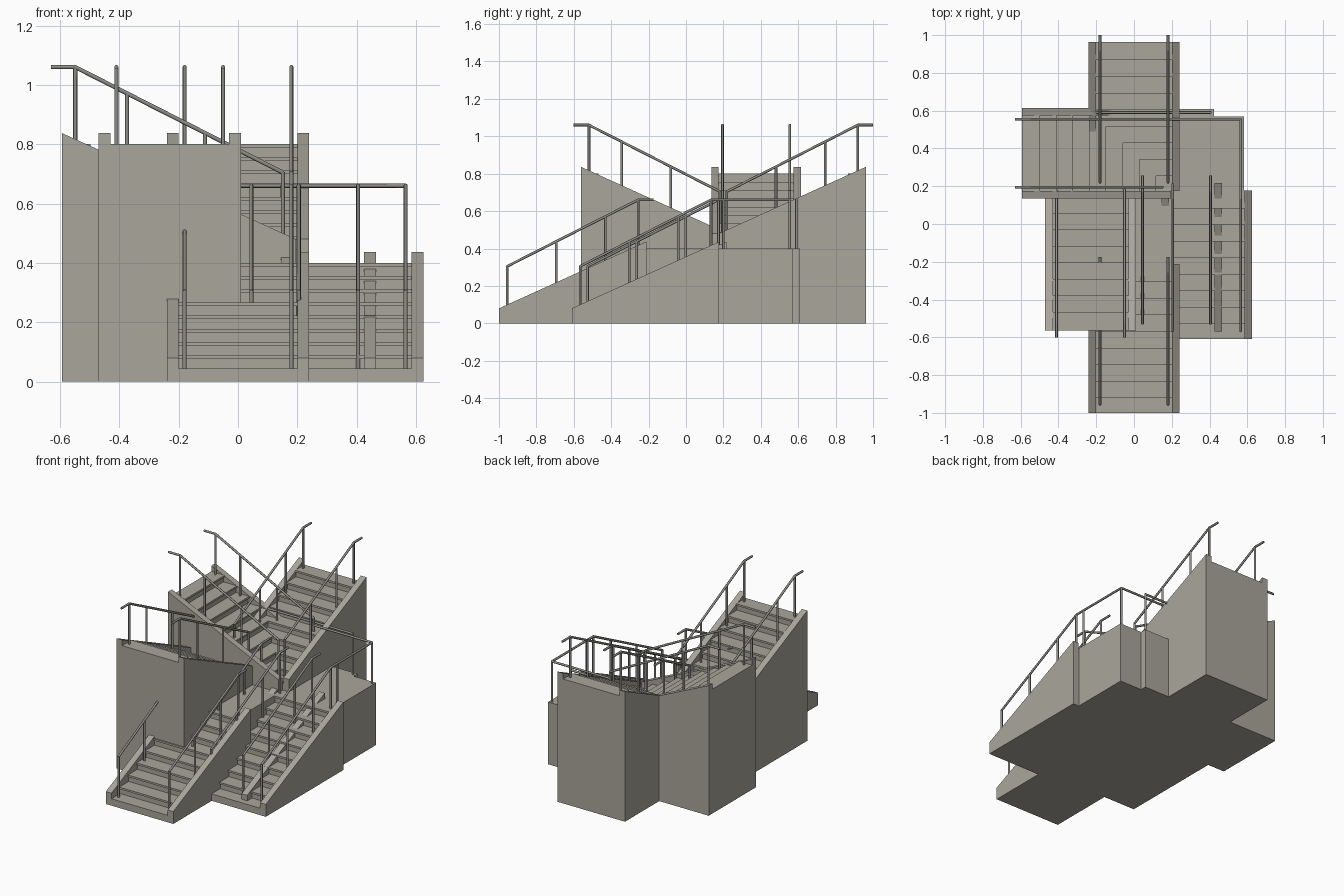
import bpy, bmesh, math
from mathutils import Vector, Matrix

if "Cube" in bpy.data.objects:
    bpy.data.objects.remove(bpy.data.objects["Cube"])

STEPS, RUN, RISE = 9, 0.0875, 0.4 / 9
LENGTH = STEPS * RUN
HALF, WALL = 0.2, 0.04          # half tread width, side wall thickness
RAIL_H, RAIL_R = 0.26, 0.007


def material(name, rgb):
    m = bpy.data.materials.new(name)
    m.diffuse_color = (*rgb, 1)
    m.use_nodes = True
    m.node_tree.nodes["Principled BSDF"].inputs["Base Color"].default_value = m.diffuse_color
    return m


concrete = material("warm grey concrete", (0.40, 0.38, 0.33))
metal = material("grey rail metal", (0.27, 0.265, 0.24))


def finish(name, bm, mat, matrix=Matrix(), smooth=False):
    bmesh.ops.recalc_face_normals(bm, faces=bm.faces)
    for f in bm.faces:
        f.smooth = smooth and len(f.verts) == 4
    me = bpy.data.meshes.new(name)
    bm.to_mesh(me)
    bm.free()
    me.materials.append(mat)
    ob = bpy.data.objects.new(name, me)
    ob.matrix_world = matrix
    bpy.context.collection.objects.link(ob)
    return ob


def extrude_profile(bm, pts, t0, t1):
    """Side profile (along, height) extruded across from t0 to t1."""
    face = bm.faces.new([bm.verts.new((t0, s, z)) for s, z in pts])
    out = bmesh.ops.extrude_face_region(bm, geom=[face])
    verts = [v for v in out["geom"] if isinstance(v, bmesh.types.BMVert)]
    bmesh.ops.translate(bm, verts=verts, vec=(t1 - t0, 0, 0))


def box(bm, x0, x1, y0, y1, z0, z1):
    extrude_profile(bm, [(y0, z0), (y1, z0), (y1, z1), (y0, z1)], x0, x1)


def tube(bm, pts):
    for a, b in zip(pts, pts[1:]):
        a, b = Vector(a), Vector(b)
        d = b - a
        m = Matrix.Translation((a + b) / 2) @ d.to_track_quat('Z', 'Y').to_matrix().to_4x4()
        bmesh.ops.create_cone(bm, cap_ends=True, segments=8, radius1=RAIL_R,
                              radius2=RAIL_R, depth=d.length + RAIL_R * 0.5, matrix=m)


def flight(name, x, y, angle, base):
    """Flight starting at (x, y), climbing from height base along local +y."""
    mat = Matrix.Translation((x, y, 0)) @ Matrix.Rotation(math.radians(angle), 4, 'Z')
    # solid stepped body
    pts = [(0, 0)]
    for k in range(STEPS):
        z = base + RISE * (k + 1)
        pts += [(k * RUN, z - 0.005), ((k + 1) * RUN, z - 0.005)]
    pts.append((LENGTH, 0))
    bm = bmesh.new()
    extrude_profile(bm, pts, -HALF, HALF)
    finish(name + "_steps", bm, concrete, mat)
    # tread slabs with a slight nosing
    bm = bmesh.new()
    for k in range(STEPS):
        z = base + RISE * (k + 1)
        box(bm, -HALF, HALF, k * RUN - (0.008 if k else 0), (k + 1) * RUN, z - 0.012, z)
    finish(name + "_treads", bm, concrete, mat)
    # sloping side walls
    bm = bmesh.new()
    side = [(0, 0), (0, base + 0.08), (LENGTH, base + 0.437), (LENGTH, 0)]
    for sgn in (-1, 1):
        extrude_profile(bm, side, sgn * HALF, sgn * (HALF + WALL))
    finish(name + "_side_walls", bm, concrete, mat)
    # handrails with posts
    bm = bmesh.new()
    for t in (-0.18, 0.18):
        s0, s1 = RUN / 2, LENGTH - RUN / 2
        z0, z1 = base + RISE + RAIL_H, base + 0.4 + RAIL_H
        tube(bm, [(t, s0, z0), (t, s1, z1), (t, s1 + 0.08, z1)])
        for k in (0, 3, 6, 8):
            s, z = (k + 0.5) * RUN, base + RISE * (k + 1)
            tube(bm, [(t, s, z), (t, s, z + RAIL_H)])
    finish(name + "_handrails", bm, metal, mat, True)


# six flights: three lower ones, three upper ones
for args in (("front_lower_flight", 0, -1, 0, 0),
             ("right_lower_flight", 0.385, -0.61, 0, 0),
             ("inner_lower_flight", 0.225, -0.57, 0, 0),
             ("back_upper_flight", 0, 0.175, 0, 0.4),
             ("left_upper_flight", 0.195, 0.375, 90, 0.4),
             ("front_upper_flight", -0.23, 0.225, 180, 0.4)):
    flight(*args)

# landings at mid height
for name, dims in (("straight_landing", (-0.2, 0.2, -0.215, 0.18)),
                   ("corner_landing", (0.185, 0.583, 0.17, 0.57)),
                   ("turning_landing", (-0.43, 0.423, 0.215, 0.61))):
    bm = bmesh.new()
    box(bm, *dims, 0, 0.4)
    finish(name, bm, concrete)

# guard rails around the landings
top = 0.4 + RAIL_H
for name, path in (("corner_guard_rail", [(0.565, 0.2), (0.565, 0.555), (0.15, 0.555)]),
                   ("turning_guard_rail", [(0.405, 0.59), (-0.2, 0.59)])):
    bm = bmesh.new()
    tube(bm, [(x, y, top) for x, y in path])
    for x, y in path:
        tube(bm, [(x, y, 0.4), (x, y, top)])
    finish(name, bm, metal, smooth=True)
